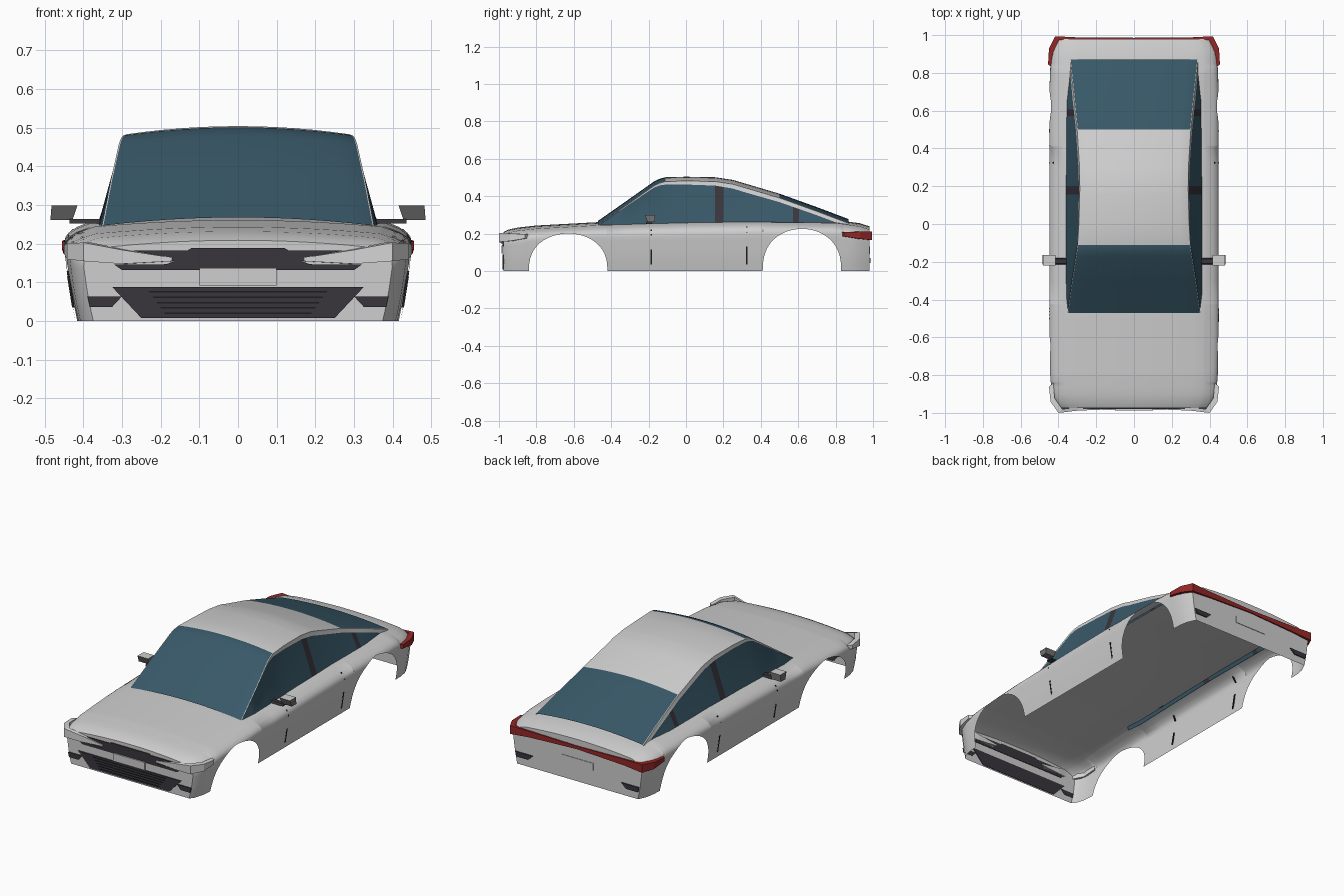
import bpy, bmesh, math

cube = bpy.data.objects.get("Cube")
if cube:
    bpy.data.objects.remove(cube, do_unlink=True)


def material(name, r, g, b):
    m = bpy.data.materials.new(name)
    m.use_nodes = True
    m.diffuse_color = (r, g, b, 1)
    m.node_tree.nodes["Principled BSDF"].inputs["Base Color"].default_value = (r, g, b, 1)
    return m


PAINT = material("silver paint", 0.62, 0.62, 0.62)
GLASS = material("blue glass", 0.04, 0.098, 0.138)
TRIM = material("dark trim", 0.04, 0.036, 0.045)
BLACK = material("black gap", 0.012, 0.012, 0.014)
RED = material("red lens", 0.3, 0.02, 0.02)
LENS = material("clear lens", 0.66, 0.66, 0.66)
GREY = material("grey plastic", 0.16, 0.16, 0.16)


def build(name, verts, faces, mats, indices=None, smooth=False, fix=False):
    me = bpy.data.meshes.new(name)
    me.from_pydata(verts, [], faces)
    for m in mats:
        me.materials.append(m)
    for p, i in zip(me.polygons, indices or []):
        p.material_index = i
    ob = bpy.data.objects.new(name, me)
    bpy.context.collection.objects.link(ob)
    if fix:
        bm = bmesh.new()
        bm.from_mesh(me)
        bmesh.ops.recalc_face_normals(bm, faces=bm.faces)
        bm.to_mesh(me)
        bm.free()
    if smooth:
        bpy.ops.object.select_all(action="DESELECT")
        ob.select_set(True)
        bpy.context.view_layer.objects.active = ob
        bpy.ops.object.shade_smooth_by_angle(angle=math.radians(35))
    return ob


def interp(table, t):
    if t <= table[0][0]:
        return table[0][1]
    for (a, va), (b, vb) in zip(table, table[1:]):
        if t <= b:
            return va + (vb - va) * (t - a) / (b - a)
    return table[-1][1]


def loft(rows):
    """Grid faces between half sections that are mirrored across x = 0."""
    full = [r + [(-x, y, z) for x, y, z in reversed(r[:-1])] for r in rows]
    n = len(full[0])
    faces = [(i * n + j, (i + 1) * n + j, (i + 1) * n + j + 1, i * n + j + 1)
             for i in range(len(full) - 1) for j in range(n - 1)]
    return [v for r in full for v in r], faces, n


# Body outline: width, shoulder height and side bulge
WIDTH = [(-0.975, 0.89), (-0.95, 0.935), (-0.9, 0.97), (-0.8, 0.99), (-0.6, 1),
         (0.7, 1), (0.88, 0.985), (0.93, 0.965), (0.98, 0.91)]
SHOULDER = [(-0.975, 0.192), (-0.95, 0.204), (-0.9, 0.215), (-0.8, 0.226), (-0.47, 0.244),
            (0.2, 0.262), (0.8, 0.256), (0.93, 0.238), (0.98, 0.222)]
BULGE = [(0, 0.42), (0.2, 0.43), (0.4, 0.438), (0.76, 0.449), (0.84, 0.446),
         (0.9, 0.432), (0.95, 0.408), (1, 0.37)]
ARCHES = [(-0.63, 0.21, 0.2), (0.62, 0.21, 0.225)]


def side_x(y, z):
    return interp(BULGE, z / interp(SHOULDER, y)) * interp(WIDTH, y)


# Lower body shell, with the wheel arches formed by raising the sill
stations = [(y, 0) for y, _ in WIDTH if not any(abs(y - c) < r for c, r, _ in ARCHES)]
stations += [(-0.86, 0), (-0.3, 0), (0, 0), (0.3, 0), (0.85, 0)]
for c, r, h in ARCHES:
    for k in range(25):
        a = math.pi * k / 24
        stations.append((c - r * math.cos(a), h * max(math.sin(a), 0) ** 0.8))
rows = []
for y, sill in sorted(stations):
    top = interp(SHOULDER, y)
    row = []
    for k in range(13):
        z = sill + (top - sill) * (1 - (1 - k / 12) ** 1.5)
        row.append((side_x(y, z), y, z))
    edge = row[-1][0]
    for k in range(1, 7):
        f = 1 - k / 6
        row.append((edge * f, y, top + 0.017 * (1 - f * f)))
    rows.append(row)
verts, faces, n = loft(rows)
faces.append(tuple(range(n)))
faces.append(tuple(reversed(range(len(verts) - n, len(verts)))))
build("body_shell", verts, faces, [PAINT], smooth=True)

# Cabin: side glass, pillars, roof, windscreen and rear window
RAIL_X = [(-0.47, 0.348), (-0.3, 0.325), (-0.11, 0.295), (0, 0.288), (0.18, 0.283),
          (0.3, 0.284), (0.5, 0.297), (0.7, 0.317), (0.87, 0.335)]
RAIL_Z = [(-0.47, 0.247), (-0.3, 0.366), (-0.17, 0.458), (-0.14, 0.472), (-0.11, 0.48),
          (0, 0.483), (0.155, 0.48), (0.25, 0.466), (0.5, 0.392), (0.7, 0.32), (0.87, 0.256)]
BELT_X = [(-0.47, 0.355), (-0.38, 0.366), (0.65, 0.366), (0.87, 0.34)]
FRAME = [(-0.47, 0.006), (-0.2, 0.009), (-0.1, 0.02), (0.3, 0.028), (0.87, 0.024)]
ys = sorted({y for t in (RAIL_X, RAIL_Z, BELT_X) for y, _ in t} | {0.2, 0.572, 0.605, 0.8})
rows = []
for y in ys:
    rx, rz = interp(RAIL_X, y), interp(RAIL_Z, y)
    bx, bz = interp(BELT_X, y), interp(SHOULDER, y) - 0.02
    f = min(0.9, interp(FRAME, y) / math.hypot(bx - rx, rz - bz))
    row = [(bx, y, bz), (rx + (bx - rx) * f, y, rz + (bz - rz) * f), (rx + 0.004, y, rz - 0.002)]
    for k in range(7):
        g = 1 - k / 6
        row.append((rx * g, y, rz + 0.021 * (1 - g * g)))
    rows.append(row)
verts, faces, n = loft(rows)
indices = []
for i in range(len(ys) - 1):
    mid = (ys[i] + ys[i + 1]) / 2
    for j in range(n - 1):
        k = min(j, n - 2 - j)
        if k == 0:
            indices.append(2 if 0.155 < mid < 0.2 or 0.572 < mid < 0.605 else 1)
        elif k < 3:
            indices.append(0)
        else:
            indices.append(0 if -0.11 < mid < 0.5 else 1)
build("cabin", verts, faces, [PAINT, GLASS, TRIM], indices, smooth=True)


def plate(name, pts, y, mat, depth=0.008):
    """Thin plate from an (x, z) outline, its outer face at y."""
    back = y + (depth if y < 0 else -depth)
    k = len(pts)
    v = [(x, y, z) for x, z in pts] + [(x, back, z) for x, z in pts]
    f = [tuple(range(k)), tuple(range(2 * k - 1, k - 1, -1))]
    f += [(i, i + k, (i + 1) % k + k, (i + 1) % k) for i in range(k)]
    build(name, v, f, [mat], fix=True)


def flip(pts):
    return [(-x, z) for x, z in reversed(pts)]


def bar(w, low, high, w_top=None):
    w_top = w_top or w
    return [(-w, low), (w, low), (w_top, high), (-w_top, high)]


# Front grilles, number plate and rear panel plates
half = [(0.3, 0.132), (0.32, 0.146), (0.185, 0.147), (0.165, 0.155),
        (0.2, 0.168), (0.27, 0.182), (0.13, 0.183), (0.12, 0.189)]
plate("upper_grille", half + flip(half), -0.98, TRIM)
plate("lower_grille", bar(0.25, 0.008, 0.088, 0.325), -0.98, TRIM)
for i in range(5):
    z = 0.018 + i * 0.014
    plate(f"grille_slat_{i + 1}", bar(0.19 + i * 0.01, z, z + 0.004), -0.982, BLACK)
plate("front_number_plate", bar(0.1, 0.092, 0.137), -0.987, PAINT)
plate("rear_number_plate", bar(0.1, 0.09, 0.13), 0.983, PAINT)
fog = [(0.3, 0.064), (0.325, 0.037), (0.383, 0.037), (0.389, 0.064)]
reflector = [(0.28, 0.07), (0.31, 0.042), (0.385, 0.042), (0.39, 0.07)]
for side, shape in (("left", lambda p: p), ("right", flip)):
    plate(f"{side}_fog_vent", shape(fog), -0.981, TRIM)
    plate(f"{side}_rear_reflector", shape(reflector), 0.986, TRIM)


def wrap_lamp(name, path, mat, s):
    """Lamp strip round a body corner: x, y, top and bottom of each point."""
    rings = []
    for x, y, top, low in path:
        rings += [(s * x, y, top), (s * x, y, low),
                  (s * x * 0.95, y * 0.98, low), (s * x * 0.95, y * 0.98, top)]
    m = len(path)
    f = [(4 * i + j, 4 * i + (j + 1) % 4, 4 * i + 4 + (j + 1) % 4, 4 * i + 4 + j)
         for i in range(m - 1) for j in range(4)]
    f += [(0, 1, 2, 3), tuple(range(4 * m - 1, 4 * m - 5, -1))]
    build(name, rings, f, [mat], fix=True)


HEAD = [(0.17, -0.983, 0.164, 0.155), (0.3, -0.988, 0.184, 0.148), (0.4, -1.0, 0.203, 0.155),
        (0.442, -0.94, 0.201, 0.16), (0.45, -0.86, 0.196, 0.174)]
TAIL = [(0, 0.986, 0.203, 0.186), (0.3, 0.988, 0.209, 0.174), (0.418, 0.994, 0.212, 0.165),
        (0.45, 0.93, 0.21, 0.172), (0.455, 0.845, 0.207, 0.185)]


def box(name, corners, mats, rule=None):
    """Hexahedron from a lower and an upper ring of four points."""
    f = [(3, 2, 1, 0), (4, 5, 6, 7)] + [(i, (i + 1) % 4, (i + 1) % 4 + 4, i + 4) for i in range(4)]
    build(name, corners, f, mats, rule, fix=True)


def slab(s, x0, x1, y0, y1, z):
    return [(s * x0, y0, z), (s * x1, y0, z), (s * x1, y1, z), (s * x0, y1, z)]


for s, side in ((1, "left"), (-1, "right")):
    wrap_lamp(f"{side}_headlamp", HEAD, LENS, s)
    wrap_lamp(f"{side}_tail_lamp", TAIL, RED, s)
    # Door mirrors: dark arm and head with a painted top
    box(f"{side}_mirror_arm", slab(s, 0.355, 0.435, -0.215, -0.18, 0.252)
        + slab(s, 0.355, 0.435, -0.21, -0.185, 0.264), [TRIM])
    box(f"{side}_mirror_head", slab(s, 0.428, 0.485, -0.205, -0.165, 0.261)
        + slab(s, 0.415, 0.482, -0.22, -0.165, 0.299), [GREY, PAINT], [0, 1, 0, 0, 0, 0])
    # Door shut lines
    for k, (y, low, high) in enumerate([(-0.185, 0.035, 0.115), (-0.185, 0.19, 0.222),
                                        (0.325, 0.035, 0.13), (0.325, 0.205, 0.238)]):
        a, b = side_x(y, low), side_x(y, high)
        box(f"{side}_door_gap_{k + 1}", slab(s, a - 0.004, a + 0.002, y - 0.004, y + 0.004, low)
            + slab(s, b - 0.004, b + 0.002, y - 0.004, y + 0.004, high), [BLACK])
